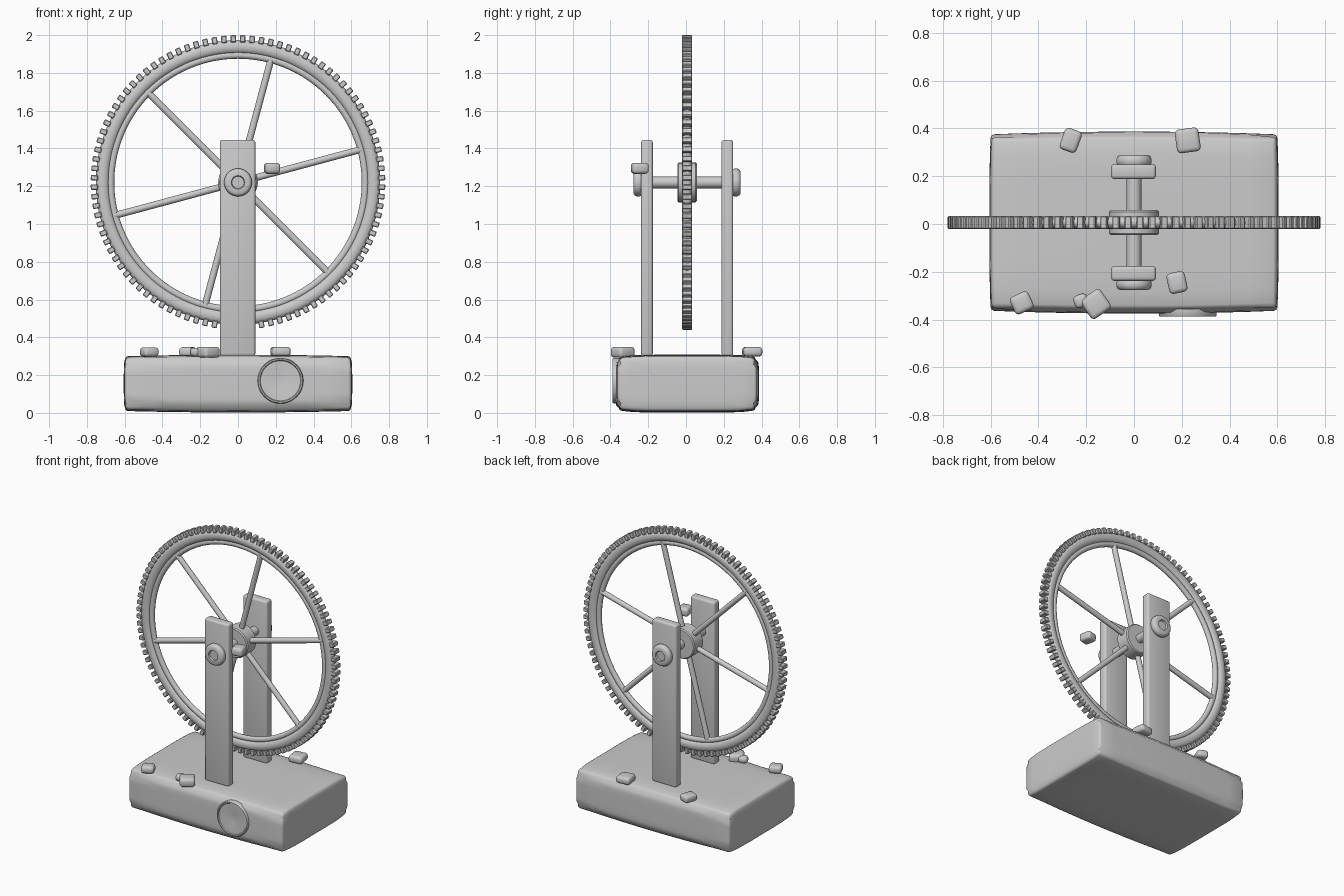
import bpy, bmesh, math
from mathutils import Matrix, Vector

if "Cube" in bpy.data.objects:
    bpy.data.objects.remove(bpy.data.objects["Cube"])

CY, CZ = 0.006, 1.22   # wheel centre


def finish(name, bm, angle=40):
    bmesh.ops.recalc_face_normals(bm, faces=bm.faces)
    me = bpy.data.meshes.new(name)
    bm.to_mesh(me)
    bm.free()
    ob = bpy.data.objects.new(name, me)
    bpy.context.collection.objects.link(ob)
    bpy.ops.object.select_all(action='DESELECT')
    ob.select_set(True)
    bpy.context.view_layer.objects.active = ob
    bpy.ops.object.shade_smooth_by_angle(angle=math.radians(angle))
    return ob


def lathe(name, profile, centre, n=48, closed=False):
    """Revolve (radius, y) points about the y axis."""
    bm = bmesh.new()
    c = Vector(centre)
    rings = []
    for r, y in profile:
        if r == 0:
            rings.append([bm.verts.new(c + Vector((0, y, 0)))] * n)
        else:
            rings.append([bm.verts.new(c + Vector((r * math.cos(2 * math.pi * i / n), y,
                                                   r * math.sin(2 * math.pi * i / n)))) for i in range(n)])
    pairs = list(zip(rings, rings[1:])) + ([(rings[-1], rings[0])] if closed else [])
    for a, b in pairs:
        for i in range(n):
            j = (i + 1) % n
            quad = list(dict.fromkeys((a[i], a[j], b[j], b[i])))
            bm.faces.new(quad)
    return finish(name, bm)


def box(name, size, loc, bevel, segments=3, rot=0):
    bm = bmesh.new()
    bmesh.ops.create_cube(bm, size=1, matrix=Matrix.Diagonal((*size, 1)))
    bmesh.ops.bevel(bm, geom=bm.edges[:], offset=bevel, segments=segments, profile=0.5, affect='EDGES')
    bm.transform(Matrix.Translation(loc) @ Matrix.Rotation(math.radians(rot), 4, 'Z'))
    return finish(name, bm, 60)


# Base: slightly bulging block with softened edges
bm = bmesh.new()
bmesh.ops.create_cube(bm, size=2)
bmesh.ops.subdivide_edges(bm, edges=bm.edges[:], cuts=9, use_grid_fill=True)
for v in bm.verts:
    x, y, z = v.co
    v.co = (0.605 * x * (1 - 0.008 * y**4 - 0.012 * z**4),
            0.006 + 0.381 * y * (1 - 0.03 * x**2) * (1 - 0.05 * z**6),
            0.155 + 0.153 * z * (1 - 0.05 * x**2) * (1 - 0.06 * y**6))
edges = [e for e in bm.edges if e.calc_face_angle() > 1.0]
bmesh.ops.bevel(bm, geom=edges, offset=0.015, segments=2, profile=0.5, affect='EDGES')
finish("base", bm, 60)

# Posts with bearing bosses
for side, label in ((-1, "front"), (1, "back")):
    y = CY + side * 0.213
    box(label + "_post", (0.188, 0.062, 1.145), (-0.002, y, 0.873), 0.014)
    lathe(label + "_bearing",
          [(0, CY + side * 0.272), (0.032, CY + side * 0.272), (0.036, CY + side * 0.283),
           (0.058, CY + side * 0.283), (0.068, CY + side * 0.278), (0.074, CY + side * 0.265),
           (0.074, CY + side * 0.25), (0.066, CY + side * 0.236), (0, CY + side * 0.236)],
          (0, 0, CZ), 32)

# Axle and hub
lathe("axle", [(0, -0.23), (0.031, -0.23), (0.031, 0.23), (0, 0.23)], (0, CY, CZ), 24)
lathe("hub", [(0, -0.052), (0.098, -0.052), (0.105, -0.045), (0.105, 0.045),
              (0.098, 0.052), (0, 0.052)], (0, CY, CZ), 32)

# Rim: rounded outer ring and thinner inner ring
outer = [(0.718 + 0.035 * math.cos(a * math.pi / 8), 0.026 * math.sin(a * math.pi / 8)) for a in range(16)]
lathe("rim", outer, (0, CY, CZ), 128, True)
inner = [(0.674 + 0.019 * math.cos(a * math.pi / 5), 0.017 * math.sin(a * math.pi / 5)) for a in range(10)]
lathe("inner_rim", inner, (0, CY, CZ), 128, True)

# Spokes
bm = bmesh.new()
for k in range(6):
    m = (Matrix.Translation((0, CY, CZ)) @ Matrix.Rotation(math.radians(-15 - 60 * k), 4, 'Y')
         @ Matrix.Translation((0.37, 0, 0)) @ Matrix.Rotation(math.pi / 2, 4, 'Y'))
    bmesh.ops.create_cone(bm, cap_ends=True, segments=16, radius1=0.018, radius2=0.018, depth=0.62, matrix=m)
finish("spokes", bm)

# Rim teeth
bm = bmesh.new()
for k in range(96):
    m = (Matrix.Translation((0, CY, CZ)) @ Matrix.Rotation(2 * math.pi * (k + 0.5) / 96, 4, 'Y')
         @ Matrix.Translation((0.761, 0, 0)) @ Matrix.Diagonal((0.038, 0.054, 0.029, 1)))
    bmesh.ops.create_cube(bm, size=1, matrix=m)
bmesh.ops.bevel(bm, geom=bm.edges[:], offset=0.004, segments=1, affect='EDGES')
finish("teeth", bm, 30)

# Dished medallion on the front of the base
lathe("medallion", [(0, -0.374), (0.03, -0.376), (0.075, -0.381), (0.106, -0.382), (0.110, -0.388),
                    (0.117, -0.388), (0.121, -0.382), (0.121, -0.355), (0, -0.355)], (0.225, 0, 0.17), 48)

# Loose pebbles, one resting high beside the front post
pebbles = [((-0.47, -0.33, 0.322), (0.085, 0.08, 0.05), 25),
           ((-0.16, -0.335, 0.321), (0.10, 0.10, 0.058), 35),
           ((-0.222, -0.322, 0.322), (0.06, 0.055, 0.045), 20),
           ((-0.265, 0.35, 0.323), (0.075, 0.095, 0.05), -20),
           ((0.225, 0.35, 0.324), (0.10, 0.10, 0.05), 8),
           ((0.18, -0.245, 1.295), (0.078, 0.088, 0.058), 12)]
for i, (loc, size, rot) in enumerate(pebbles):
    box(f"pebble_{i + 1}", size, loc, 0.018, 3, rot)
